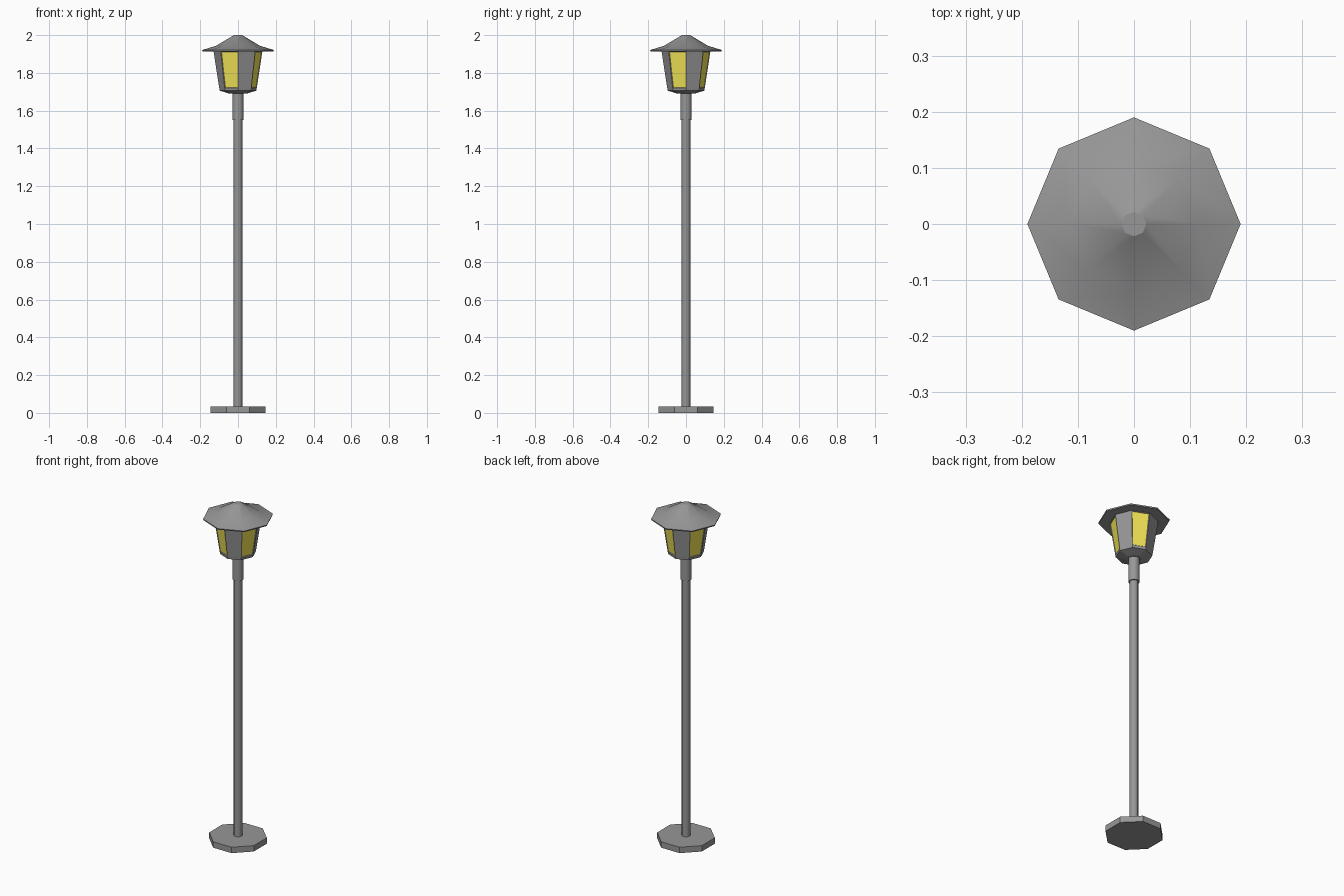
import bpy, bmesh
from math import pi, cos, sin, radians

if "Cube" in bpy.data.objects:
    bpy.data.objects.remove(bpy.data.objects["Cube"])


def material(name, colour):
    mat = bpy.data.materials.new(name)
    mat.diffuse_color = (*colour, 1)
    mat.use_nodes = True
    mat.node_tree.nodes["Principled BSDF"].inputs["Base Color"].default_value = mat.diffuse_color
    return mat


metal = material("dark_metal", (0.31, 0.31, 0.31))
glass = material("yellow_glass", (0.92, 0.8, 0.1))


def lathe(name, profile, sides=8, turn=0.0, smooth=None, glaze=None):
    """Capped n-sided solid from (radius, z) pairs, listed bottom to top."""
    bm = bmesh.new()
    rings = [[bm.verts.new((r * cos(turn + 2 * pi * i / sides),
                            r * sin(turn + 2 * pi * i / sides), z))
              for i in range(sides)] for r, z in profile]
    panes = []
    for level, (lo, hi) in enumerate(zip(rings, rings[1:])):
        for i in range(sides):
            j = (i + 1) % sides
            face = bm.faces.new((lo[i], lo[j], hi[j], hi[i]))
            if level == glaze and i % 2:
                panes.append(face)
    bm.faces.new(rings[0][::-1])
    bm.faces.new(rings[-1])
    if panes:
        # recess every other wall as a glass pane
        bm.normal_update()
        bmesh.ops.inset_individual(bm, faces=panes, thickness=0.004, depth=-0.004)
        for face in panes:
            face.material_index = 1
    bm.normal_update()
    mesh = bpy.data.meshes.new(name)
    bm.to_mesh(mesh)
    bm.free()
    mesh.materials.append(metal)
    if panes:
        mesh.materials.append(glass)
    obj = bpy.data.objects.new(name, mesh)
    bpy.context.collection.objects.link(obj)
    if smooth:
        bpy.ops.object.select_all(action='DESELECT')
        obj.select_set(True)
        bpy.context.view_layer.objects.active = obj
        bpy.ops.object.shade_smooth_by_angle(angle=radians(smooth))
    return obj


# foot plate, pole and collar
lathe("base_plate", [(0.158, 0), (0.158, 0.035)], turn=pi / 8)
lathe("pole", [(0.023, 0.035), (0.023, 1.555)], sides=12, smooth=40)
lathe("collar", [(0.03, 1.55), (0.03, 1.69)], sides=12, smooth=40)

# tapered lantern with four glass panes
lathe("lantern", [(0.045, 1.69), (0.097, 1.706), (0.0995, 1.72),
                  (0.129, 1.912), (0.129, 1.918)], glaze=2)

# flared roof with a small flat cap
lathe("roof", [(0.188, 1.914), (0.19, 1.921), (0.115, 1.944), (0.022, 2.0)],
      smooth=25)
